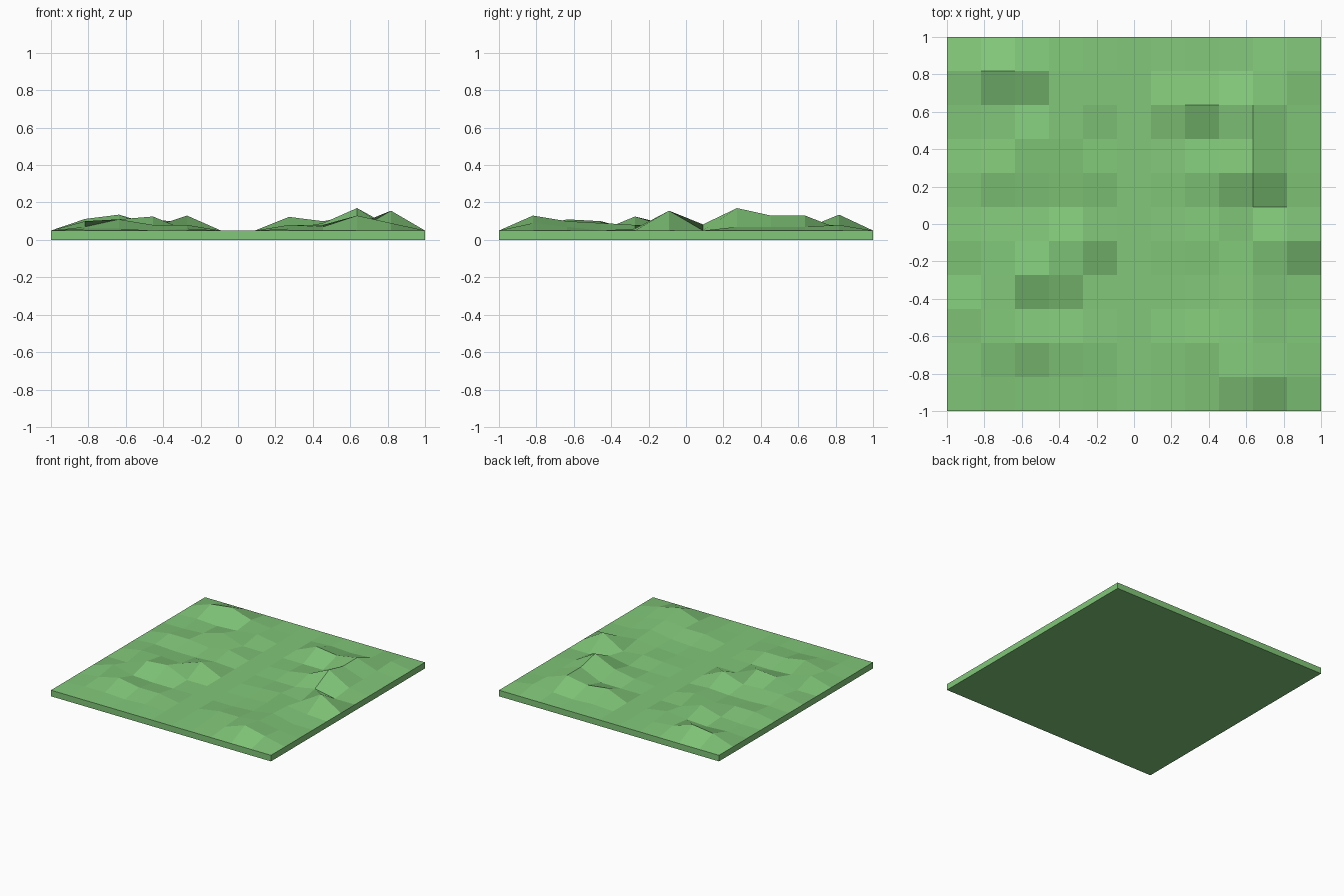
import bpy, bmesh

if "Cube" in bpy.data.objects:
    bpy.data.objects.remove(bpy.data.objects["Cube"])

N = 11           # cells per side
BASE = 0.05      # slab thickness

# hill heights above the slab in hundredths: back row to front row,
# four columns left of the flat path, four columns right of it
HILLS = [
    (6.2, 8.5, 3, 1,   1, 0, 1, 3),
    (1, 0, 1, 3,       7.3, 5, 8, 2),
    (0, 1, 6, 0,       0, 0, 8, 2),
    (3, 3, 1, 4,       1, 4, 12, 2),
    (1, 0, 0, 1,       0, 0, 3.3, 0),
    (3, 3, 2, 8,       1, 2, 0, 10.6),
    (0, 6, 7.5, 0,     0, 1, 3, 1),
    (5, 1, 0, 0,       0, 1, 4, 0),
    (2, 6, 3, 3,       3, 3, 5, 2),
    (1, 1, 0, 1,       1, 2, 8, 4),
]
COLUMNS = (1, 2, 3, 4, 7, 8, 9, 10)

# faceted ground grid
bm = bmesh.new()
verts = [[bm.verts.new((-1 + 2 * i / N, 1 - 2 * j / N, BASE))
          for i in range(N + 1)] for j in range(N + 1)]
for j, row in enumerate(HILLS, start=1):
    for i, h in zip(COLUMNS, row):
        verts[j][i].co.z += h / 100
for j in range(N):
    for i in range(N):
        bm.faces.new((verts[j][i], verts[j + 1][i],
                      verts[j + 1][i + 1], verts[j][i + 1]))

# slab sides and flat underside
border = [e for e in bm.edges if e.is_boundary]
skirt = bmesh.ops.extrude_edge_only(bm, edges=border)["geom"]
for v in skirt:
    if isinstance(v, bmesh.types.BMVert):
        v.co.z = 0
bmesh.ops.holes_fill(bm, edges=[e for e in bm.edges if e.is_boundary], sides=0)
bmesh.ops.recalc_face_normals(bm, faces=bm.faces)

mesh = bpy.data.meshes.new("ground_tile")
bm.to_mesh(mesh)
bm.free()
tile = bpy.data.objects.new("ground_tile", mesh)
bpy.context.collection.objects.link(tile)

grass = bpy.data.materials.new("grass")
grass.diffuse_color = (0.22, 0.57, 0.19, 1)
grass.use_nodes = True
grass.node_tree.nodes["Principled BSDF"].inputs["Base Color"].default_value = grass.diffuse_color
mesh.materials.append(grass)
